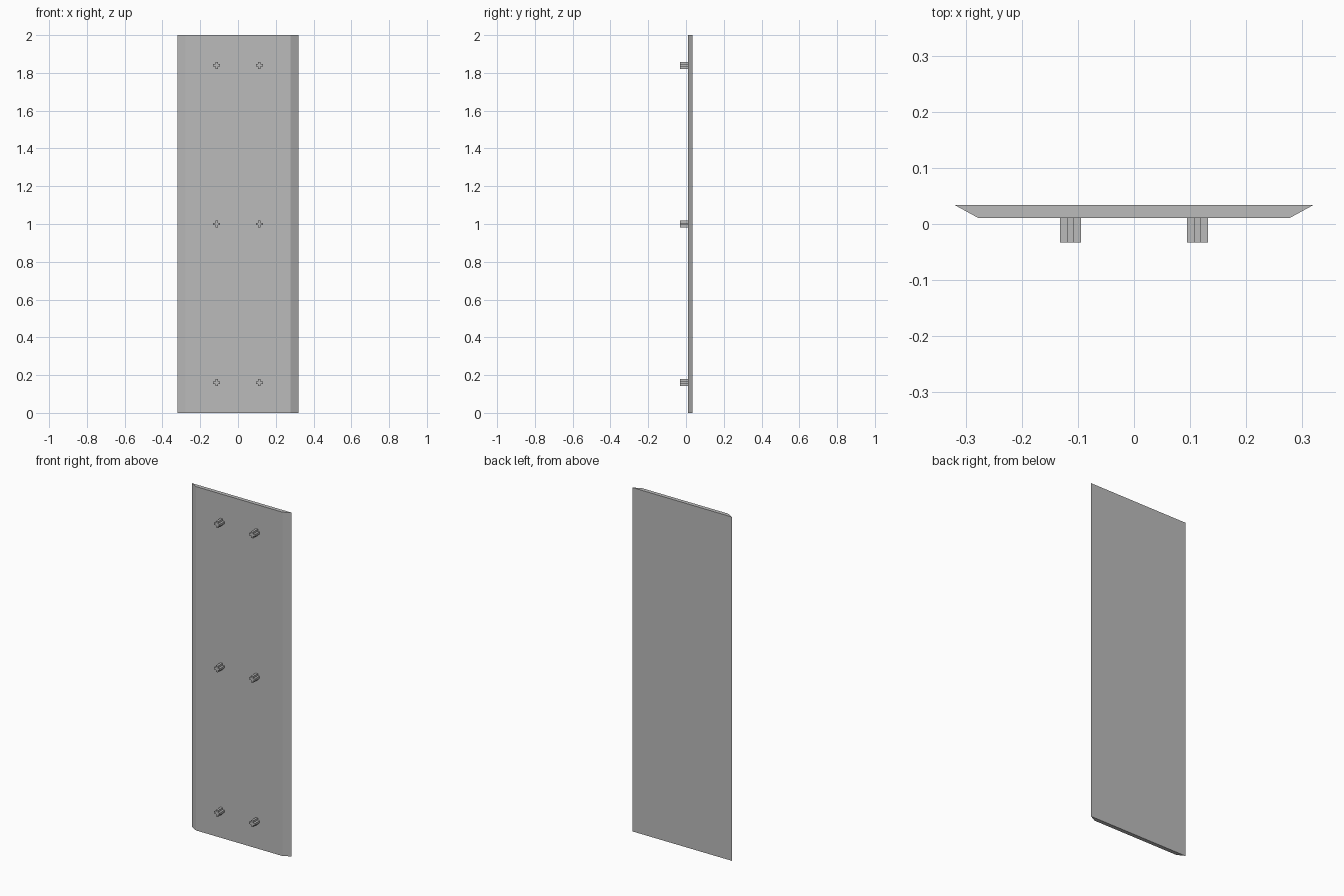
import bpy
import bmesh
from mathutils import Vector

if "Cube" in bpy.data.objects:
    bpy.data.objects.remove(bpy.data.objects["Cube"], do_unlink=True)

grey = bpy.data.materials.new("plain grey")
grey.use_nodes = True
colour = (0.5, 0.5, 0.5, 1)
grey.diffuse_color = colour
grey.node_tree.nodes["Principled BSDF"].inputs["Base Color"].default_value = colour


def extrude_profile(name, points, direction):
    """Make a flat-shaded prism by extruding a closed outline."""
    bm = bmesh.new()
    face = bm.faces.new([bm.verts.new(p) for p in points])
    result = bmesh.ops.extrude_face_region(bm, geom=[face])
    moved = [v for v in result["geom"] if isinstance(v, bmesh.types.BMVert)]
    bmesh.ops.translate(bm, verts=moved, vec=Vector(direction))
    bmesh.ops.recalc_face_normals(bm, faces=bm.faces)
    mesh = bpy.data.meshes.new(name)
    bm.to_mesh(mesh)
    bm.free()
    mesh.materials.append(grey)
    obj = bpy.data.objects.new(name, mesh)
    bpy.context.collection.objects.link(obj)
    return obj


# Tall panel with bevelled long sides
front_y, back_y = 0.011, 0.034
extrude_profile("panel", [(-0.32, back_y, 0), (-0.278, front_y, 0),
                          (0.278, front_y, 0), (0.32, back_y, 0)], (0, 0, 2))

# Cross-section pegs in two columns on the front
arm, half = 0.0185, 0.0065
quarter = [Vector((arm, -half)), Vector((arm, half)), Vector((half, half))]
cross = []
for _ in range(4):
    cross += quarter
    quarter = [Vector((-p.y, p.x)) for p in quarter]

for row, z in (("lower", 0.16), ("middle", 1.0), ("upper", 1.84)):
    for side, x in (("right", -0.113), ("left", 0.113)):
        outline = [(x + p.x, -0.033, z + p.y) for p in cross]
        extrude_profile(f"{row}_{side}_peg", outline, (0, front_y + 0.033, 0))
